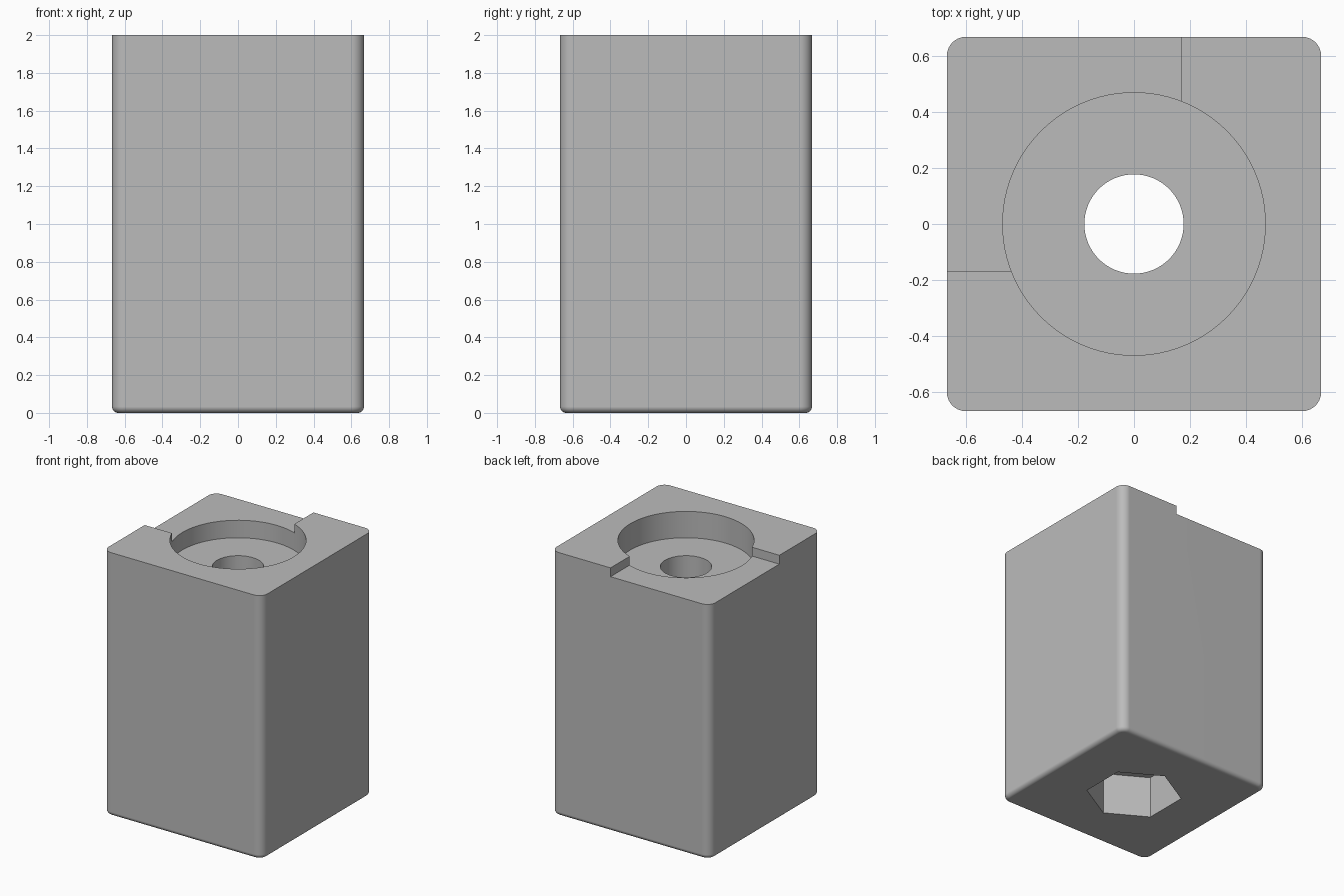
import bpy
import bmesh
import math

if "Cube" in bpy.data.objects:
    bpy.data.objects.remove(bpy.data.objects["Cube"], do_unlink=True)

HALF = 2 / 3      # half width of the block
HEIGHT = 2.0
STEP = 1 / 6      # distance of the step walls from the centre lines

grey = bpy.data.materials.new("grey")
grey.use_nodes = True
colour = (0.5, 0.5, 0.5, 1)
grey.diffuse_color = colour
grey.node_tree.nodes["Principled BSDF"].inputs["Base Color"].default_value = colour


def finish(name, bm):
    mesh = bpy.data.meshes.new(name)
    bm.to_mesh(mesh)
    bm.free()
    mesh.materials.append(grey)
    obj = bpy.data.objects.new(name, mesh)
    bpy.context.collection.objects.link(obj)
    return obj


def box(bm, low, high):
    verts = bmesh.ops.create_cube(bm, size=1)["verts"]
    for v in verts:
        v.co = [a + (c + 0.5) * (b - a) for a, b, c in zip(low, high, v.co)]


def prism(name, radius, low, high, sides, turn=0):
    bm = bmesh.new()
    bmesh.ops.create_cone(bm, cap_ends=True, segments=sides, radius1=radius,
                          radius2=radius, depth=high - low)
    for v in bm.verts:
        x, y, z = v.co
        v.co = (x * math.cos(turn) - y * math.sin(turn),
                x * math.sin(turn) + y * math.cos(turn),
                z + (low + high) / 2)
    return finish(name, bm)


def round_edges(bm, edges, radius):
    bmesh.ops.bevel(bm, geom=edges, offset=radius, segments=8, profile=0.5,
                    affect='EDGES', clamp_overlap=True)


# Block with rounded upright corners and a softly rounded base
bm = bmesh.new()
box(bm, (-HALF, -HALF, 0), (HALF, HALF, HEIGHT))
round_edges(bm, [e for e in bm.edges
                 if abs(e.verts[0].co.z - e.verts[1].co.z) > 1], HALF / 10)
round_edges(bm, [e for e in bm.edges
                 if max(v.co.z for v in e.verts) < 0.001], HALF / 20)
block = finish("block", bm)

# Lowered corner of the top
bm = bmesh.new()
box(bm, (-1, -STEP, HEIGHT - 0.067), (STEP, 1, HEIGHT + 0.2))
cutters = [finish("corner_step_cutter", bm)]

# Round recess, through hole and six-sided pocket underneath
cutters.append(prism("recess_cutter", 0.468, HEIGHT - 0.2, HEIGHT + 0.3, 96))
cutters.append(prism("hole_cutter", 0.177, -0.4, HEIGHT + 0.4, 64))
hexagon = prism("pocket_cutter", 0.338, -0.2, 0.32, 6)
# Put two of the pocket corners on the y axis
first = max(hexagon.data.vertices, key=lambda v: v.co.y).co
hexagon.rotation_euler.z = math.pi / 2 - math.atan2(first.y, first.x)
cutters.append(hexagon)

bpy.context.view_layer.objects.active = block
block.select_set(True)
for cutter in cutters:
    cutter.hide_render = True
    cut = block.modifiers.new(cutter.name, 'BOOLEAN')
    cut.operation = 'DIFFERENCE'
    cut.solver = 'EXACT'
    cut.object = cutter
    bpy.context.view_layer.update()
    bpy.ops.object.modifier_apply(modifier=cut.name)
    bpy.data.objects.remove(cutter, do_unlink=True)

bpy.ops.object.shade_smooth_by_angle(angle=math.radians(30))
normals = block.modifiers.new("even_shading", 'WEIGHTED_NORMAL')
normals.keep_sharp = True
